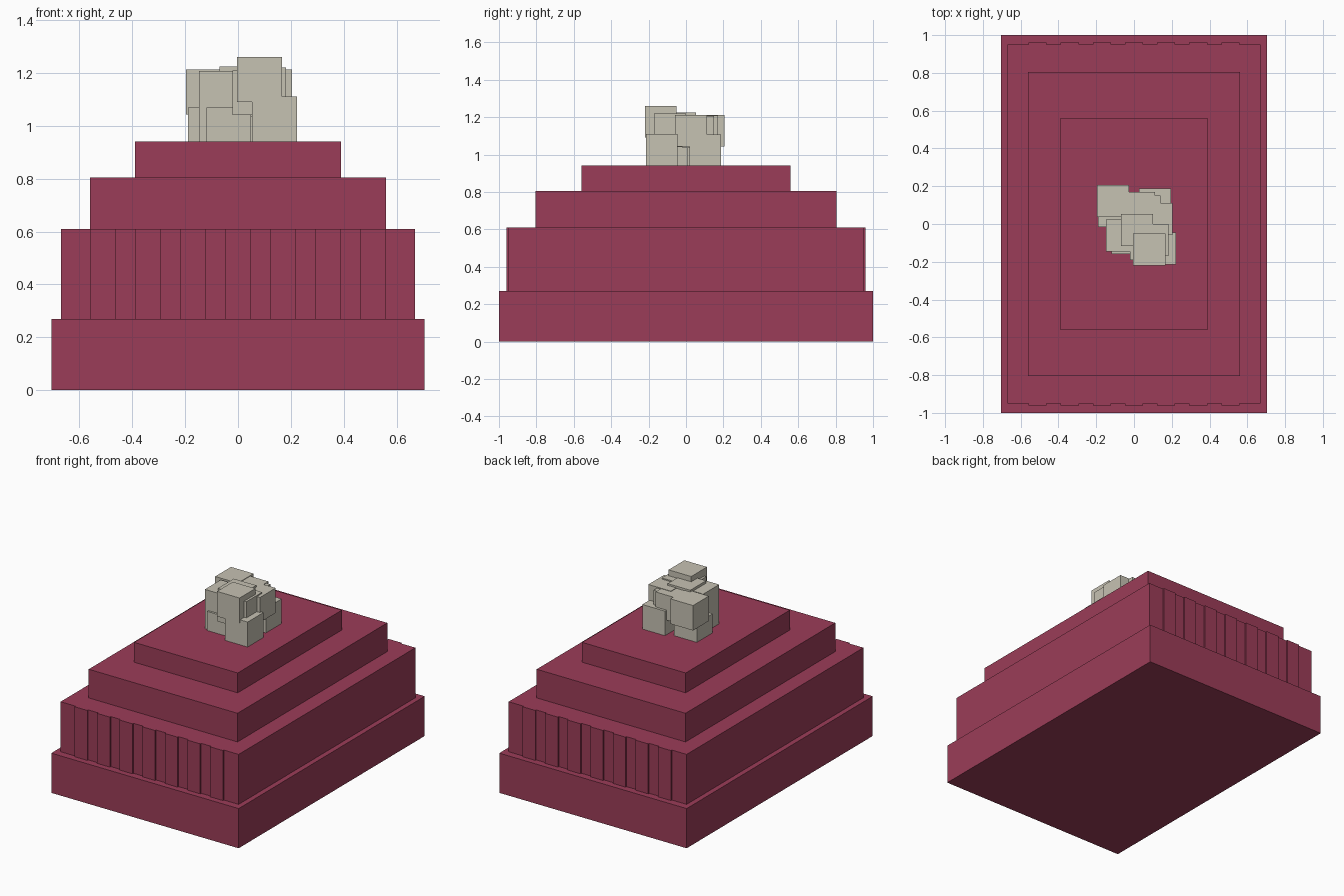
import bpy
import bmesh
from mathutils import Matrix, Vector

default = bpy.data.objects.get("Cube")
if default:
    bpy.data.objects.remove(default, do_unlink=True)


def material(name, rgb):
    mat = bpy.data.materials.new(name)
    mat.use_nodes = True
    color = (*rgb, 1.0)
    mat.diffuse_color = color
    mat.node_tree.nodes["Principled BSDF"].inputs["Base Color"].default_value = color
    return mat


crimson = material("crimson", (0.33, 0.046, 0.098))
stone = material("pale stone", (0.565, 0.539, 0.45))


def block(name, low, high, mat):
    """Axis-aligned box between two opposite corners."""
    low, high = Vector(low), Vector(high)
    bm = bmesh.new()
    bmesh.ops.create_cube(bm, size=1, matrix=Matrix.Diagonal((*(high - low), 1)))
    mesh = bpy.data.meshes.new(name)
    bm.to_mesh(mesh)
    bm.free()
    mesh.materials.append(mat)
    obj = bpy.data.objects.new(name, mesh)
    obj.location = (low + high) / 2
    bpy.context.collection.objects.link(obj)
    return obj


# Stepped tiers: name, half width, half depth, top height
tiers = [
    ("base_tier", 0.705, 1.0, 0.27),
    ("ribbed_tier", 0.67, 0.95, 0.61),
    ("upper_tier", 0.56, 0.805, 0.805),
    ("top_tier", 0.39, 0.56, 0.94),
]
bottom = 0
for name, w, d, top in tiers:
    block(name, (-w, -d, bottom), (w, d, top), crimson)
    bottom = top

# Shallow pilasters on the front and back of the second tier
for i in range(7):
    x = (i - 3) * 0.17
    for side, y in (("front", -0.953), ("back", 0.953)):
        block(f"{side}_pilaster_{i + 1}", (x - 0.048, y - 0.007, 0.27),
              (x + 0.048, y + 0.007, 0.61), crimson)

# Heap of equal cubes on the summit: minimum x, minimum y, top height
SIZE = 0.17
floor = 0.94
heap = [
    (-0.12, -0.16, 1.07),
    (0.053, -0.215, 1.11),
    (-0.19, -0.015, 1.07),
    (0.027, 0.018, 1.107),
    (-0.147, -0.146, 1.11),
    (-0.147, -0.146, 1.207),
    (-0.197, 0.036, 1.212),
    (0.035, -0.058, 1.212),
    (-0.06, 0.0, 1.209),
    (-0.03, -0.02, 1.205),
    (-0.02, -0.19, 1.21),
    (0.012, -0.17, 1.22),
    (-0.07, -0.116, 1.224),
    (-0.004, -0.22, 1.26),
]
for i, (x, y, top) in enumerate(heap):
    block(f"heap_cube_{i + 1}", (x, y, max(floor, top - SIZE)),
          (x + SIZE, y + SIZE, top), stone)
